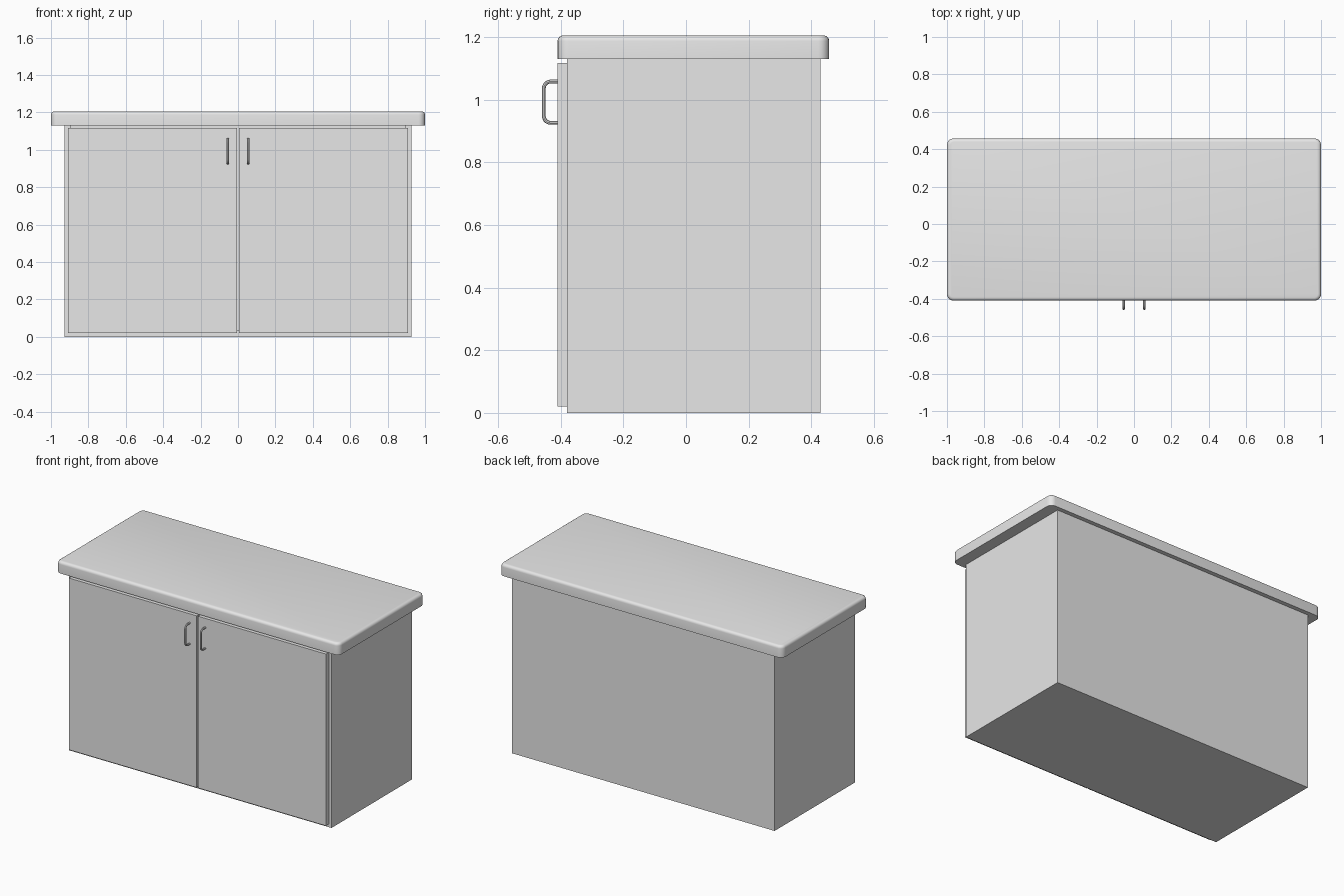
import bpy, bmesh, math
from mathutils import Vector

cube = bpy.data.objects.get("Cube")
if cube:
    bpy.data.objects.remove(cube, do_unlink=True)

grey = bpy.data.materials.new("plain_grey")
grey.use_nodes = True
colour = (0.8, 0.8, 0.8, 1)
grey.diffuse_color = colour
grey.node_tree.nodes["Principled BSDF"].inputs["Base Color"].default_value = colour


def finish(name, bm, smooth=False):
    mesh = bpy.data.meshes.new(name)
    bm.to_mesh(mesh)
    bm.free()
    mesh.materials.append(grey)
    obj = bpy.data.objects.new(name, mesh)
    bpy.context.collection.objects.link(obj)
    if smooth:
        bpy.ops.object.select_all(action='DESELECT')
        obj.select_set(True)
        bpy.context.view_layer.objects.active = obj
        bpy.ops.object.shade_smooth_by_angle(angle=math.radians(40))
    return obj


def box_mesh(lo, hi):
    bm = bmesh.new()
    bmesh.ops.create_cube(bm, size=1)
    lo, hi = Vector(lo), Vector(hi)
    for v in bm.verts:
        v.co = (lo + hi) / 2 + v.co * (hi - lo)
    return bm


WIDTH, FRONT, BACK, TOP, WALL = 0.927, -0.38, 0.43, 1.13, 0.033

# Carcass: one box hollowed out, open at the front and top
bm = box_mesh((-WIDTH, FRONT, 0), (WIDTH, BACK, TOP))
carcass = finish("cabinet_carcass", bm)
bm = box_mesh((-WIDTH + WALL, FRONT - 0.1, WALL), (WIDTH - WALL, BACK - WALL, TOP + 0.1))
cutter = finish("carcass_cutter", bm)
cutter.hide_render = True
cutter.hide_set(True)
cutter.display_type = 'WIRE'
hollow = carcass.modifiers.new("hollow", 'BOOLEAN')
hollow.operation = 'DIFFERENCE'
hollow.object = cutter
hollow.solver = 'EXACT'
bpy.context.view_layer.update()
baked = bpy.data.meshes.new_from_object(
    carcass.evaluated_get(bpy.context.evaluated_depsgraph_get()))
carcass.modifiers.clear()
carcass.data = baked
bpy.data.objects.remove(cutter, do_unlink=True)

# Worktop: rounded corners, then a rounded upper rim
bm = box_mesh((-1, -0.41, TOP), (1, 0.457, 1.205))
upright = [e for e in bm.edges if abs(e.verts[0].co.z - e.verts[1].co.z) > 0.01]
bmesh.ops.bevel(bm, geom=upright, offset=0.035, segments=5, profile=0.5, affect='EDGES')
rim = [e for e in bm.edges if all(v.co.z > 1.2 for v in e.verts)]
bmesh.ops.bevel(bm, geom=rim, offset=0.018, segments=4, profile=0.5, affect='EDGES')
finish("worktop", bm, smooth=True)


def handle(name, x):
    # Bent bar: two legs joined by rounded corners to a straight grip
    near, far, low, high, bend = -0.405, -0.454, 0.926, 1.058, 0.022
    path = [(near, low)]
    for cz, start in ((low + bend, -90), (high - bend, 180)):
        for i in range(6):
            a = math.radians(start - i * 18)
            path.append((far + bend + bend * math.cos(a), cz + bend * math.sin(a)))
    path.append((near, high))
    curve = bpy.data.curves.new(name, 'CURVE')
    curve.dimensions = '3D'
    spline = curve.splines.new('POLY')
    spline.points.add(len(path) - 1)
    for point, (y, z) in zip(spline.points, path):
        point.co = (x, y, z, 1)
    curve.bevel_depth = 0.006
    curve.bevel_resolution = 2
    curve.use_fill_caps = True
    temp = bpy.data.objects.new(name + "_path", curve)
    bpy.context.collection.objects.link(temp)
    bpy.context.view_layer.update()
    mesh = bpy.data.meshes.new_from_object(
        temp.evaluated_get(bpy.context.evaluated_depsgraph_get()))
    bpy.data.objects.remove(temp, do_unlink=True)
    bm = bmesh.new()
    bm.from_mesh(mesh)
    bpy.data.meshes.remove(mesh)
    finish(name, bm, smooth=True)


# Pair of doors with handles beside the central gap
for side, s in (("left", 1), ("right", -1)):
    xs = sorted((s * 0.005, s * 0.908))
    finish(side + "_door", box_mesh((xs[0], -0.41, 0.02), (xs[1], FRONT, 1.117)))
    handle(side + "_handle", s * 0.055)
